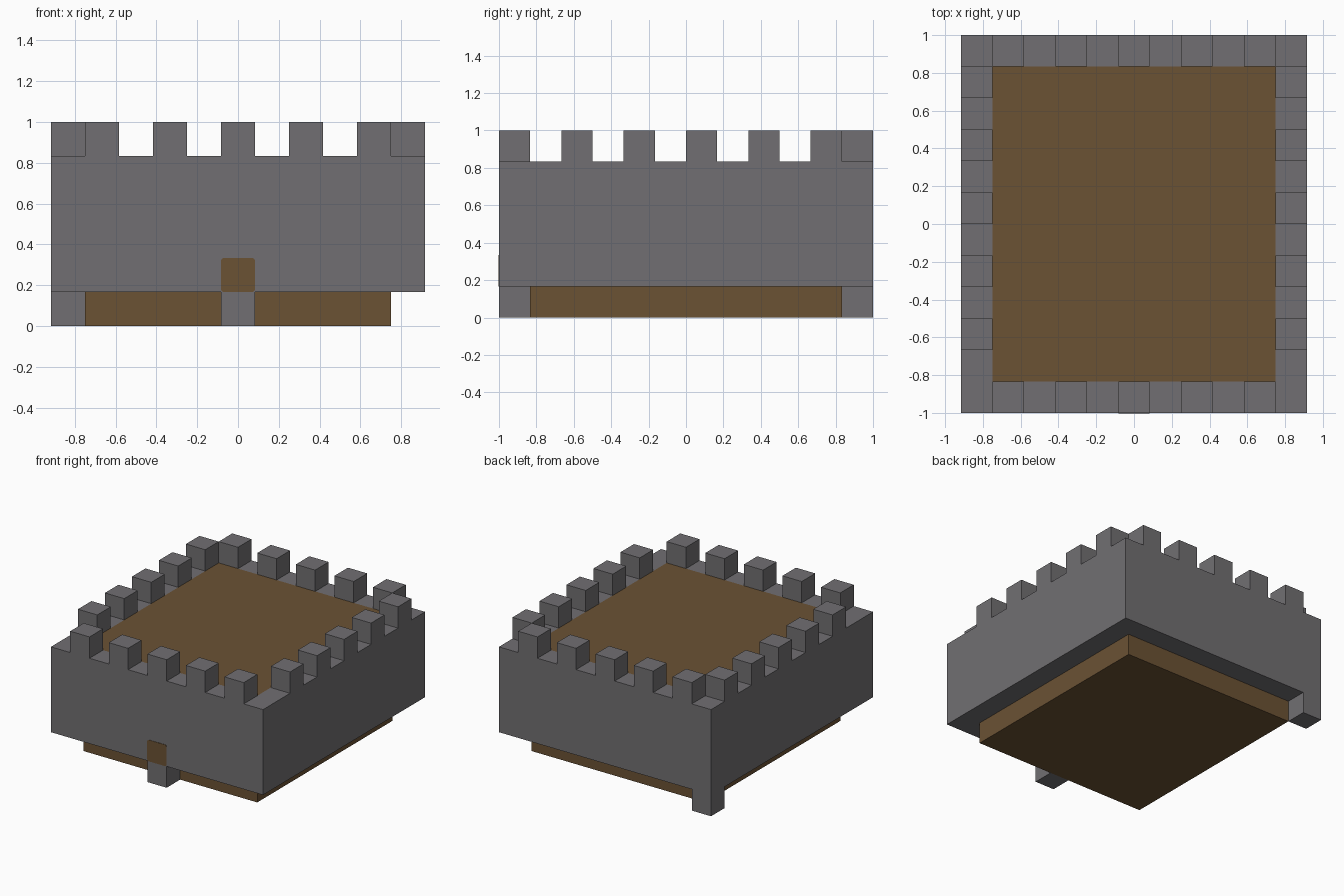
import bpy
import bmesh
from mathutils import Matrix, Vector

if "Cube" in bpy.data.objects:
    bpy.data.objects.remove(bpy.data.objects["Cube"], do_unlink=True)

U = 1 / 6                       # one block
HX, HY = 5.5 * U, 6 * U         # outer half sizes of the walls
WALL_BOTTOM, WALL_TOP = U, 5 * U


def material(name, rgb):
    mat = bpy.data.materials.new(name)
    mat.use_nodes = True
    color = (*rgb, 1)
    mat.diffuse_color = color
    mat.node_tree.nodes["Principled BSDF"].inputs["Base Color"].default_value = color
    return mat


stone = material("grey stone", (0.165, 0.159, 0.168))
wood = material("brown wood", (0.147, 0.084, 0.034))


def finish(name, bm, mat):
    bmesh.ops.recalc_face_normals(bm, faces=bm.faces)
    mesh = bpy.data.meshes.new(name)
    bm.to_mesh(mesh)
    bm.free()
    mesh.materials.append(mat)
    obj = bpy.data.objects.new(name, mesh)
    bpy.context.collection.objects.link(obj)
    return obj


def add_box(name, low, high, mat):
    low, high = Vector(low), Vector(high)
    bm = bmesh.new()
    place = Matrix.Translation((low + high) / 2) @ Matrix.Diagonal((*(high - low), 1))
    bmesh.ops.create_cube(bm, size=1, matrix=place)
    return finish(name, bm, mat)


# Outer walls: a rectangular ring, extruded upwards
bm = bmesh.new()
rings = []
for hx, hy in ((HX, HY), (HX - U, HY - U)):
    rings.append([bm.verts.new((sx * hx, sy * hy, WALL_BOTTOM))
                  for sx, sy in ((-1, -1), (1, -1), (1, 1), (-1, 1))])
outer, inner = rings
for i in range(4):
    j = (i + 1) % 4
    bm.faces.new((outer[i], outer[j], inner[j], inner[i]))
extruded = bmesh.ops.extrude_face_region(bm, geom=bm.faces[:], use_keep_orig=True)
top = [g for g in extruded["geom"] if isinstance(g, bmesh.types.BMVert)]
bmesh.ops.translate(bm, verts=top, vec=(0, 0, WALL_TOP - WALL_BOTTOM))
finish("outer_walls", bm, stone)

# Wooden core: floor slab below, roof deck level with the wall top
add_box("wooden_core", (U - HX, U - HY, 0), (HX - U, HY - U, WALL_TOP), wood)


# Battlements: five blocks along each wall
def merlon(name, x, y):
    add_box(name, (x, y, WALL_TOP), (x + U, y + U, WALL_TOP + U), stone)


for i in range(5):
    x = (2 * i - 4.5) * U
    y = (2 * i - 4) * U
    merlon(f"front_merlon_{i + 1}", x, -HY)
    merlon(f"back_merlon_{i + 1}", x, HY - U)
    merlon(f"right_merlon_{i + 1}", -HX, y)
    merlon(f"left_merlon_{i + 1}", HX - U, y)

# Doorstep and single corner block under the walls
add_box("doorstep", (-U / 2, -HY, 0), (U / 2, U - HY, U), stone)
add_box("corner_block", (-HX, HY - U, 0), (U - HX, HY, U), stone)

# Door: thin plate with rounded corners
door = add_box("door", (-U / 2, -HY - 0.003, U), (U / 2, -HY + 0.003, 2 * U), wood)
bm = bmesh.new()
bm.from_mesh(door.data)
corners = [e for e in bm.edges
           if abs(e.verts[0].co.y - e.verts[1].co.y) > 0.001]
bmesh.ops.bevel(bm, geom=corners, offset=0.014, segments=3,
                profile=0.5, affect="EDGES")
bm.to_mesh(door.data)
bm.free()
